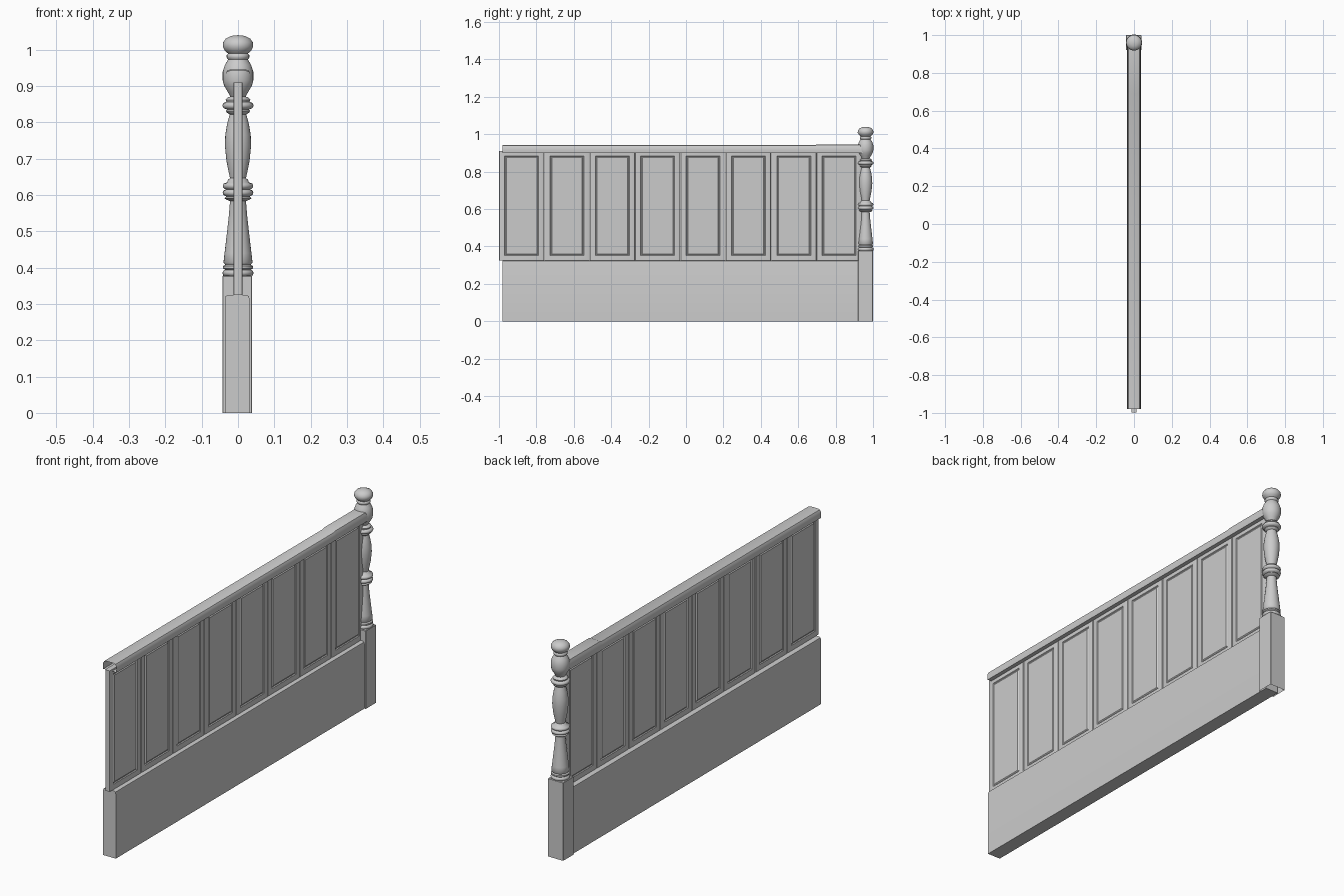
import bpy, bmesh, math

if "Cube" in bpy.data.objects:
    bpy.data.objects.remove(bpy.data.objects["Cube"])


def finish(name, bm, angle=35):
    bmesh.ops.recalc_face_normals(bm, faces=bm.faces)
    mesh = bpy.data.meshes.new(name)
    bm.to_mesh(mesh)
    bm.free()
    ob = bpy.data.objects.new(name, mesh)
    bpy.context.collection.objects.link(ob)
    bpy.ops.object.select_all(action='DESELECT')
    ob.select_set(True)
    bpy.context.view_layer.objects.active = ob
    bpy.ops.object.shade_smooth_by_angle(angle=math.radians(angle))
    return ob


def box(x0, x1, y0, y1, z0, z1):
    bm = bmesh.new()
    bmesh.ops.create_cube(bm, size=1)
    for v in bm.verts:
        v.co = ((x0 + x1) / 2 + v.co.x * (x1 - x0),
                (y0 + y1) / 2 + v.co.y * (y1 - y0),
                (z0 + z1) / 2 + v.co.z * (z1 - z0))
    return bm


def sweep(name, half, stations, closed, capped):
    """Mirror an xz half profile and sweep it through (y, z offset) stations."""
    prof = [(-x, z) for x, z in half] + [(x, z) for x, z in reversed(half)]
    bm = bmesh.new()
    rings = [[bm.verts.new((x, y, z + (dz if z > 0.93 else 0))) for x, z in prof]
             for y, dz in stations]
    n = len(prof)
    for a, b in zip(rings, rings[1:]):
        for i in range(n if closed else n - 1):
            j = (i + 1) % n
            bm.faces.new((a[i], a[j], b[j], b[i]))
    if capped:
        bm.faces.new(rings[0])
        bm.faces.new(rings[-1])
    return finish(name, bm)


# Lower board with softened top edges
board = sweep("lower_board",
              [(0.034, 0.0), (0.034, 0.312), (0.032, 0.321), (0.026, 0.325)],
              [(-0.98, 0), (0.96, 0)], True, True)
board.location.x = -0.002

# Top rail: hollow channel, open ends, with lips beside the panels
sweep("top_rail",
      [(0.013, 0.902), (0.035, 0.900), (0.036, 0.915), (0.035, 0.930),
       (0.030, 0.939), (0.018, 0.942)],
      [(-0.98, 0), (0.69, 0), (0.70, 0.004), (0.945, 0.004)], False, False)

# Row of eight panels with a grooved rectangle on both faces
PITCH = 0.2425
for k in range(8):
    y0 = -1.0 + k * PITCH
    bm = box(-0.0125, 0.0125, y0 + 0.0008, y0 + PITCH - 0.0008, 0.325, 0.910)
    upright = [e for e in bm.edges
               if abs(e.verts[0].co.z - e.verts[1].co.z) > 0.1]
    bmesh.ops.bevel(bm, geom=upright, offset=0.004, segments=2, affect='EDGES',
                    profile=0.5)
    bm.normal_update()
    faces = [f for f in bm.faces if abs(f.normal.x) > 0.99]
    for thick, depth in ((0.036, 0), (0.004, -0.004), (0.004, 0), (0.006, 0.003)):
        bmesh.ops.inset_individual(bm, faces=faces, thickness=thick, depth=depth)
    finish(f"panel_{k + 1}", bm, 25)

# Square post base, open underneath
bm = box(-0.043, 0.039, 0.92, 1.0, 0, 0.378)
bm.normal_update()
top = [e for e in bm.edges if not any(f.normal.z < -0.9 for f in e.link_faces)]
bmesh.ops.delete(bm, geom=[f for f in bm.faces if f.normal.z < -0.9],
                 context='FACES_ONLY')
bmesh.ops.bevel(bm, geom=top, offset=0.002, segments=1, affect='EDGES')
finish("post_base", bm)

# Turned post with ball finial: (radius, height)
turning = [
    (0.034, 0.376), (0.041, 0.379), (0.043, 0.385), (0.041, 0.391), (0.036, 0.394),
    (0.041, 0.398), (0.041, 0.404), (0.035, 0.408), (0.040, 0.414), (0.037, 0.440),
    (0.030, 0.500), (0.025, 0.545), (0.022, 0.583), (0.032, 0.587), (0.037, 0.591),
    (0.032, 0.596), (0.040, 0.600), (0.042, 0.606), (0.040, 0.612), (0.033, 0.615),
    (0.040, 0.619), (0.042, 0.625), (0.040, 0.631), (0.030, 0.635), (0.027, 0.642),
    (0.022, 0.646), (0.026, 0.665), (0.032, 0.695), (0.036, 0.735), (0.035, 0.765),
    (0.030, 0.795), (0.023, 0.822), (0.030, 0.826), (0.033, 0.831), (0.030, 0.835),
    (0.040, 0.839), (0.043, 0.846), (0.040, 0.853), (0.032, 0.856), (0.034, 0.862),
    (0.030, 0.867), (0.021, 0.871), (0.029, 0.885), (0.038, 0.900), (0.042, 0.915),
    (0.042, 0.940), (0.036, 0.958), (0.027, 0.973), (0.031, 0.978), (0.031, 0.985),
    (0.027, 0.989), (0.036, 0.997), (0.042, 1.008), (0.041, 1.020), (0.033, 1.031),
    (0.018, 1.038), (0.0, 1.040)]
bm = bmesh.new()
verts = [bm.verts.new((r, 0.96, z)) for r, z in turning]
edges = [bm.edges.new(p) for p in zip(verts, verts[1:])]
bmesh.ops.spin(bm, geom=verts + edges, cent=(0, 0.96, 0), axis=(0, 0, 1),
               angle=math.tau, steps=28)
bmesh.ops.remove_doubles(bm, verts=bm.verts, dist=0.0001)
finish("turned_post", bm, 50)
